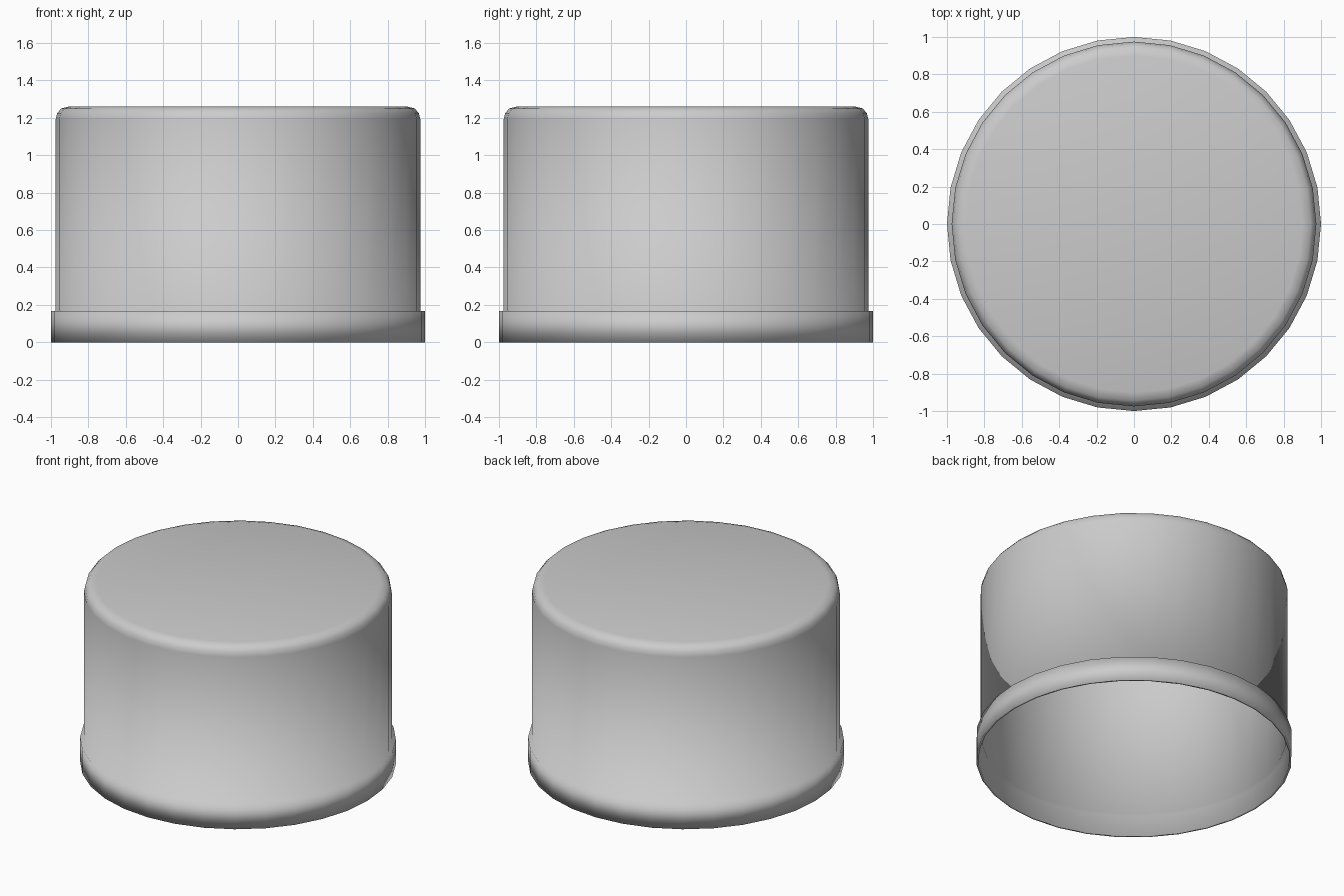
import bpy, bmesh, math

if "Cube" in bpy.data.objects:
    bpy.data.objects.remove(bpy.data.objects["Cube"])

SIDES = 32

# Cap profile (radius, z): from inner ceiling, down the inside, round the rim, up the outside
inner = [(0.89, 1.245), (0.93, 1.235), (0.955, 1.21), (0.963, 1.17), (0.963, 0.15), (0.985, 0.145), (0.985, 0.0)]
outer = [(1.0, 0.0), (1.0, 0.168), (0.975, 0.168), (0.975, 1.19), (0.967, 1.225), (0.945, 1.25), (0.90, 1.262)]

bm = bmesh.new()
rings = []
for r, z in inner + outer:
    rings.append([bm.verts.new((r * math.cos(2 * math.pi * i / SIDES),
                                r * math.sin(2 * math.pi * i / SIDES), z)) for i in range(SIDES)])

# Walls between neighbouring rings
for a, b in zip(rings, rings[1:]):
    for i in range(SIDES):
        j = (i + 1) % SIDES
        bm.faces.new((a[i], a[j], b[j], b[i]))

# Ceiling inside and flat top outside
bm.faces.new(rings[0])
bm.faces.new(rings[-1])
bmesh.ops.recalc_face_normals(bm, faces=bm.faces)

mesh = bpy.data.meshes.new("cap")
bm.to_mesh(mesh)
bm.free()
cap = bpy.data.objects.new("cap", mesh)
bpy.context.collection.objects.link(cap)
for p in mesh.polygons:
    p.use_smooth = True
